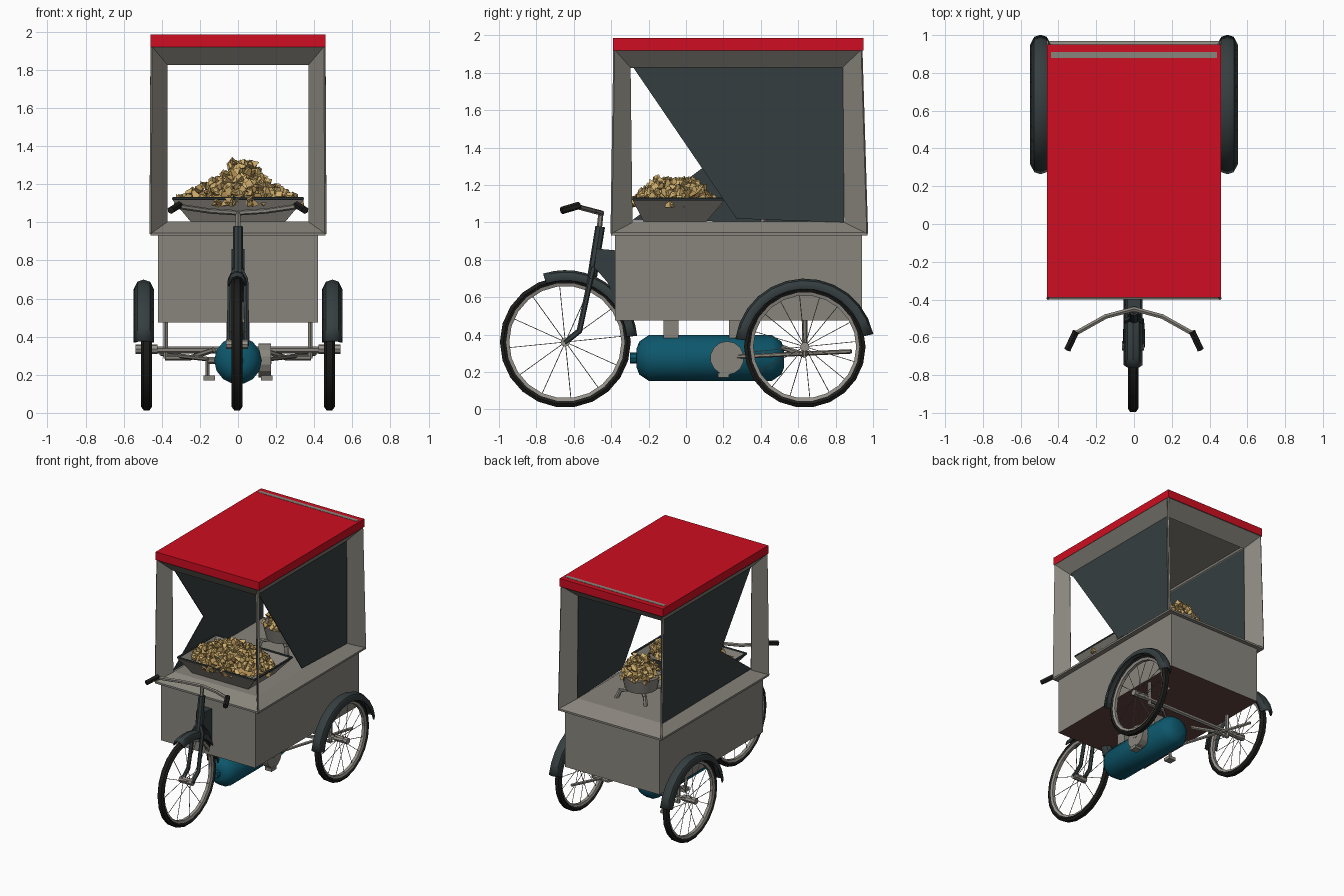
import bpy, bmesh, math, random
from mathutils import Vector, Matrix

if "Cube" in bpy.data.objects:
    bpy.data.objects.remove(bpy.data.objects["Cube"])

random.seed(4)


def mat(name, c):
    m = bpy.data.materials.new(name)
    m.diffuse_color = (*c, 1)
    m.use_nodes = True
    m.node_tree.nodes["Principled BSDF"].inputs["Base Color"].default_value = m.diffuse_color
    return m


GREY = mat("warm grey metal", (0.25, 0.235, 0.205))
RIM = mat("pale metal", (0.30, 0.28, 0.25))
RED = mat("red roof", (0.62, 0.004, 0.015))
SLATE = mat("dark slate", (0.036, 0.048, 0.05))
BLACK = mat("black rubber", (0.012, 0.012, 0.011))
TEAL = mat("teal tank", (0.004, 0.095, 0.15))
GOLD = mat("golden food", (0.62, 0.42, 0.15))
TAN = mat("toasted food", (0.40, 0.25, 0.08))
BROWN = mat("brown underside", (0.13, 0.06, 0.055))


def obj(name, bm, *mats, smooth=False, solid=0.0):
    me = bpy.data.meshes.new(name)
    bmesh.ops.recalc_face_normals(bm, faces=bm.faces)
    bm.to_mesh(me)
    bm.free()
    for m in mats:
        me.materials.append(m)
    o = bpy.data.objects.new(name, me)
    bpy.context.collection.objects.link(o)
    if solid:
        s = o.modifiers.new("thickness", 'SOLIDIFY')
        s.thickness, s.offset = solid, 0
    if smooth:
        bpy.context.view_layer.objects.active = o
        bpy.ops.object.select_all(action='DESELECT')
        o.select_set(True)
        bpy.ops.object.shade_smooth_by_angle(angle=math.radians(40))
    return o


def add_box(bm, x0, x1, y0, y1, z0, z1):
    m = Matrix.Translation(((x0 + x1) / 2, (y0 + y1) / 2, (z0 + z1) / 2)) @ Matrix.Diagonal((x1 - x0, y1 - y0, z1 - z0, 1))
    bmesh.ops.create_cube(bm, size=1, matrix=m)


def box(name, m, *dims):
    bm = bmesh.new()
    add_box(bm, *dims)
    return obj(name, bm, m)


def add_rod(bm, pts, r, n=6, r2=None):
    for a, b in zip(pts, pts[1:]):
        a, b = Vector(a), Vector(b)
        d = b - a
        mx = Matrix.Translation((a + b) / 2) @ d.to_track_quat('Z', 'Y').to_matrix().to_4x4()
        bmesh.ops.create_cone(bm, cap_ends=True, segments=n, radius1=r, radius2=r if r2 is None else r2,
                              depth=d.length + (r * 0.6 if r2 is None else 0), matrix=mx)


def rods(name, m, paths, r, n=6):
    bm = bmesh.new()
    for p in paths:
        add_rod(bm, p, r, n)
    return obj(name, bm, m)


def face(bm, pts):
    bm.faces.new([bm.verts.new(p) for p in pts])


def loft(bm, rings, closed=True):
    vs = [[bm.verts.new(p) for p in r] for r in rings]
    for a, b in zip(vs, vs[1:]):
        n = len(a)
        for i in range(n if closed else n - 1):
            j = (i + 1) % n
            bm.faces.new((a[i], a[j], b[j], b[i]))
    return vs


def rect(hx, y0, y1, z):
    return [(-hx, y0, z), (hx, y0, z), (hx, y1, z), (-hx, y1, z)]


# Cart body with brown underside
body = box("cart_body", GREY, -0.42, 0.42, -0.38, 0.94, 0.475, 0.94)
body.data.materials.append(BROWN)
for p in body.data.polygons:
    p.material_index = 1 if p.normal.z < -0.5 else 0

# Counter: lip, sloped rim and flat floor
bm = bmesh.new()
v = loft(bm, [rect(0.46, -0.40, 0.97, 0.93), rect(0.46, -0.40, 0.97, 0.945), rect(0.37, -0.29, 0.85, 1.005)])
bm.faces.new(v[0])
bm.faces.new(v[2])
obj("counter", bm, GREY)

# Canopy: diagonal mitred corner posts and sloped upper frame
bm = bmesh.new()
for s in (-1, 1):
    for yo, yi, yt, yti in ((-0.40, -0.29, -0.385, -0.30), (0.97, 0.85, 0.94, 0.84)):
        face(bm, [(s * 0.46, yo, 0.94), (s * 0.375, yi, 1.0), (s * 0.375, yti, 1.83), (s * 0.455, yt, 1.925)])
loft(bm, [rect(0.455, -0.385, 0.94, 1.925), rect(0.375, -0.30, 0.84, 1.83)])
obj("canopy_frame", bm, GREY, solid=0.012)

# Roof
roof = box("roof", RED, -0.46, 0.46, -0.39, 0.95, 1.92, 1.985)
roof.data.materials.append(GREY)
for p in roof.data.polygons:
    p.material_index = 1 if p.normal.z < -0.5 else 0
box("roof_strip", GREY, -0.44, 0.44, 0.88, 0.91, 1.984, 1.987)

# Side screens
bm = bmesh.new()
face(bm, [(0.378, y, z) for y, z in ((-0.29, 1.84), (0.84, 1.83), (0.845, 1.0), (0.27, 1.02))])
obj("right_screen", bm, SLATE, solid=0.006)
bm = bmesh.new()
face(bm, [(-0.378, y, z) for y, z in ((-0.29, 1.84), (0.84, 1.83), (0.845, 1.0), (-0.29, 1.01), (0.10, 1.30))])
obj("left_screen", bm, SLATE, solid=0.006)

# Serving tray, cooking pot and stove
bm = bmesh.new()
v = loft(bm, [rect(0.24, -0.22, 0.10, 1.0), rect(0.34, -0.28, 0.20, 1.12)])
bm.faces.new(v[0])
obj("food_tray", bm, GREY, solid=0.01)
rim = rect(0.34, -0.28, 0.20, 1.125)
rods("tray_rim", SLATE, [rim + rim[:1]], 0.008)
bm = bmesh.new()
add_rod(bm, [(0.02, 0.54, 1.07), (0.02, 0.54, 1.18)], 0.12, 14, 0.145)
obj("cooking_pot", bm, GREY, smooth=True)
rods("stove", GREY, [[(0.02 + sx * 0.13, 0.54 + sy * 0.13, 1.0), (0.02 + sx * 0.11, 0.54 + sy * 0.11, 1.06),
                      (0.02, 0.54, 1.06)] for sx in (-1, 1) for sy in (-1, 1)], 0.016)


# Food heaps: a mound covered with angular chips
def heap(name, cx, cy, rx, ry, z0, h, count, size):
    bm = bmesh.new()
    bmesh.ops.create_cone(bm, cap_ends=True, segments=12, radius1=1, radius2=0.45, depth=1,
                          matrix=Matrix.Translation((cx, cy, z0 + h * 0.4)) @ Matrix.Diagonal((rx * 0.92, ry * 0.92, h * 0.8, 1)))
    for f in bm.faces:
        f.material_index = 1
    for i in range(count):
        a, r = random.uniform(0, 2 * math.pi), math.sqrt(random.random())
        z = z0 + h * 0.85 * min(1, (1 - r) / 0.55) + random.uniform(0, 0.025)
        rot = Matrix.Rotation(random.uniform(0, 6.3), 4, Vector((random.uniform(-1, 1), random.uniform(-1, 1), 0.4)).normalized())
        g = bmesh.ops.create_cone(bm, cap_ends=True, segments=random.choice((3, 4)), radius1=size, radius2=size * 0.4,
                                  depth=size * random.uniform(0.7, 1.8),
                                  matrix=Matrix.Translation((cx + rx * r * math.cos(a), cy + ry * r * math.sin(a), z)) @ rot)
        idx = 1 if random.random() < 0.2 else 0
        for f in {f for w in g["verts"] for f in w.link_faces}:
            f.material_index = idx
    return obj(name, bm, GOLD, TAN)


heap("front_food_heap", 0.0, -0.06, 0.33, 0.23, 1.09, 0.13, 330, 0.026)
heap("pot_food_heap", 0.02, 0.54, 0.14, 0.14, 1.16, 0.15, 110, 0.026)


# Wheels: tyre, rim with spokes and hub
def ring(bm, x, cy, cz, R, prof, n=22):
    rs = [[(x + dx, cy + (R + dr) * math.cos(t), cz + (R + dr) * math.sin(t)) for dx, dr in prof]
          for t in (2 * math.pi * i / n for i in range(n))]
    vs = loft(bm, rs)
    k = len(prof)
    for i in range(k):
        bm.faces.new((vs[-1][i], vs[-1][(i + 1) % k], vs[0][(i + 1) % k], vs[0][i]))


def wheel(name, x, cy, cz, R, spokes):
    bm = bmesh.new()
    ring(bm, x, cy, cz, R, [(-0.015, 0), (0.015, 0), (0.028, -0.018), (0.016, -0.036), (-0.016, -0.036), (-0.028, -0.018)])
    obj(name + "_tyre", bm, BLACK, smooth=True)
    bm = bmesh.new()
    ring(bm, x, cy, cz, R, [(-0.018, -0.033), (0.018, -0.033), (0.012, -0.05), (-0.012, -0.05)])
    add_rod(bm, [(x - 0.05, cy, cz), (x + 0.05, cy, cz)], 0.025, 8)
    for i in range(spokes):
        t = 2 * math.pi * i / spokes + 0.1
        add_rod(bm, [(x + (0.03 if i % 2 else -0.03), cy, cz),
                     (x, cy + (R - 0.045) * math.cos(t), cz + (R - 0.045) * math.sin(t))], 0.0025, 3)
    obj(name + "_rim", bm, RIM)


def fender(name, x, cy, cz, R, w, a0, a1, n=12):
    bm = bmesh.new()
    prof = [(-w, -0.045), (-w * 0.6, -0.005), (0, 0.005), (w * 0.6, -0.005), (w, -0.045)]
    rings = []
    for i in range(n + 1):
        t = math.radians(a0 + (a1 - a0) * i / n)
        rings.append([(x + dx, cy + (R + dr) * math.cos(t), cz + (R + dr) * math.sin(t)) for dx, dr in prof])
    loft(bm, rings, closed=False)
    obj(name, bm, SLATE, smooth=True, solid=0.01)


wheel("front_wheel", -0.005, -0.645, 0.36, 0.35, 12)
fender("front_fender", -0.005, -0.645, 0.36, 0.375, 0.045, 108, 5)
for s, side in ((1, "right"), (-1, "left")):
    wheel(side + "_rear_wheel", s * 0.48, 0.635, 0.335, 0.325, 16)
    fender(side + "_rear_fender", s * 0.495, 0.635, 0.325, 0.365, 0.05, 12, 172)

# Fork, head bracket and handlebar
rods("front_fork", SLATE, [[(s * 0.045, -0.645, 0.36), (s * 0.045, -0.57, 0.42), (s * 0.04, -0.51, 0.70), (0, -0.49, 0.78)]
                           for s in (-1, 1)], 0.015)
rods("fork_column", SLATE, [[(0, -0.50, 0.72), (0, -0.46, 0.97)]], 0.026, 8)
bm = bmesh.new()
v = loft(bm, [[(x, y, z) for y, z in ((-0.37, 0.56), (-0.37, 0.85), (-0.48, 0.86), (-0.49, 0.76), (-0.42, 0.68))] for x in (-0.035, 0.035)])
bm.faces.new(v[0])
bm.faces.new(v[1])
obj("head_bracket", bm, SLATE)
rods("handlebar", GREY, [[(0, -0.465, 0.95), (0, -0.455, 1.05)]] +
     [[(0, -0.45, 1.05), (s * 0.15, -0.49, 1.06), (s * 0.32, -0.585, 1.085)] for s in (-1, 1)], 0.014)
rods("handle_grips", BLACK, [[(s * 0.31, -0.575, 1.09), (s * 0.35, -0.66, 1.065)] for s in (-1, 1)], 0.02)

# Gas tank with rounded ends and neck
bm = bmesh.new()
rings = [[(r * math.cos(t), y, 0.275 + r * math.sin(t)) for t in (2 * math.pi * i / 14 for i in range(14))]
         for y, r in ((-0.265, 0.05), (-0.25, 0.09), (-0.20, 0.125), (0.46, 0.125), (0.51, 0.09), (0.525, 0.05))]
v = loft(bm, rings)
bm.faces.new(v[0])
bm.faces.new(v[-1])
obj("gas_tank", bm, TEAL, smooth=True)
rods("tank_valve", TEAL, [[(0, -0.29, 0.275), (0, -0.26, 0.275)]], 0.03, 8)

# Undercarriage: axle, hangers, brackets and stays
rods("rear_axle", GREY, [[(-0.5, 0.635, 0.33), (0.5, 0.635, 0.33)]], 0.018)
rods("axle_hangers", GREY, [[(s * 0.38, 0.635, 0.48), (s * 0.38, 0.635, 0.29), (s * 0.25, 0.635, 0.29), (s * 0.13, 0.52, 0.33)]
                            for s in (-1, 1)], 0.014)
bm = bmesh.new()
for y in (-0.08, 0.27):
    add_box(bm, -0.06, 0.06, y - 0.04, y + 0.04, 0.38, 0.476)
obj("tank_brackets", bm, GREY)
rods("chain_stays", GREY, [[(s * 0.14, 0.22, 0.28), (s * 0.40, 0.88, 0.31)] for s in (-1, 1)], 0.012)

# Drive: chainring, cranks and pedals
bm = bmesh.new()
add_rod(bm, [(0.135, 0.22, 0.275), (0.145, 0.22, 0.275)], 0.09, 14)
add_rod(bm, [(-0.15, 0.22, 0.275), (0.17, 0.22, 0.275)], 0.018)
for s in (-1, 1):
    e = (s * 0.16, 0.22 - s * 0.02, 0.19)
    add_rod(bm, [(s * 0.16, 0.22, 0.275), e], 0.012)
    add_box(bm, min(s * 0.12, s * 0.18), max(s * 0.12, s * 0.18), e[1] - 0.03, e[1] + 0.03, 0.17, 0.195)
obj("pedal_drive", bm, GREY)
